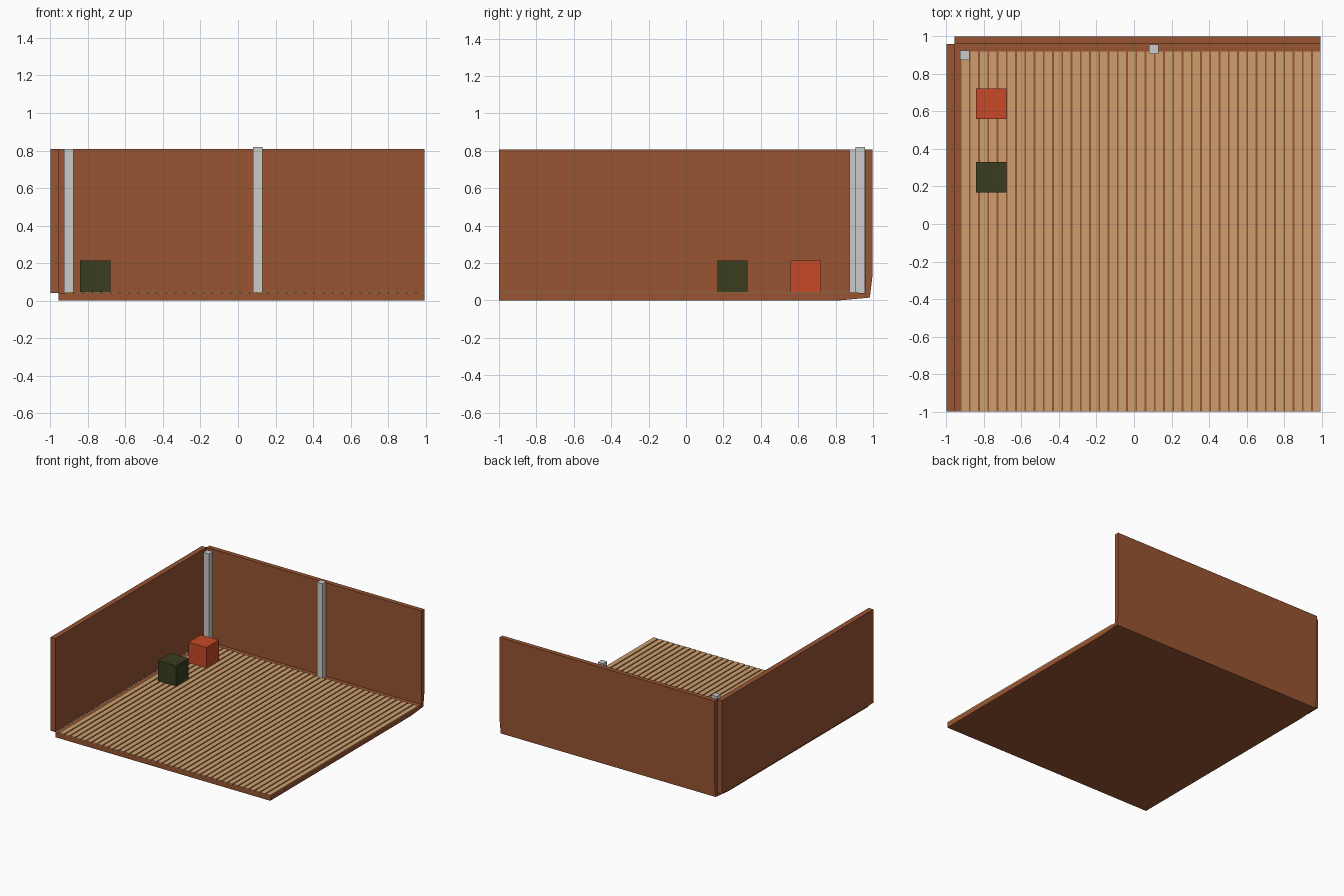
import bpy
from mathutils import Vector

if "Cube" in bpy.data.objects:
    bpy.data.objects.remove(bpy.data.objects["Cube"])


def material(name, rgb):
    m = bpy.data.materials.new(name)
    m.diffuse_color = (*rgb, 1)
    m.use_nodes = True
    m.node_tree.nodes["Principled BSDF"].inputs["Base Color"].default_value = m.diffuse_color
    return m


brown = material("brown_wood", (0.315, 0.091, 0.032))
tan = material("light_wood", (0.616, 0.347, 0.157))
red = material("red_paint", (0.577, 0.066, 0.02))
green = material("dark_green_paint", (0.041, 0.047, 0.013))


def mesh_object(name, verts, faces, mat=None):
    me = bpy.data.meshes.new(name)
    me.from_pydata(verts, [], faces)
    ob = bpy.data.objects.new(name, me)
    bpy.context.collection.objects.link(ob)
    if mat:
        me.materials.append(mat)
    return ob


def box(name, x, y, z, mat=None):
    verts = [(a, b, c) for a in x for b in y for c in z]
    faces = [(0, 1, 3, 2), (4, 6, 7, 5), (0, 4, 5, 1),
             (2, 3, 7, 6), (0, 2, 6, 4), (1, 5, 7, 3)]
    return mesh_object(name, verts, faces, mat)


# Floor and back wall: one L-shaped profile (y, z) with a blunted outer corner
profile = [(-1, 0), (0.82, 0), (0.983, 0.015), (0.998, 0.14), (0.998, 0.808),
           (0.96, 0.808), (0.96, 0.04), (-1, 0.04)]
n = len(profile)
verts = [(x, y, z) for x in (-0.957, 0.993) for y, z in profile]
# wound so that every face points outwards
faces = [(i, (i + 1) % n, (i + 1) % n + n, i + n)[::-1] for i in range(n)]
faces += [tuple(reversed(range(n))), tuple(range(n, 2 * n))]
shell = mesh_object("floor_and_back_wall", verts, faces, brown).data

# The blunted corner shades like the flat faces next to it
normals = []
for p in shell.polygons:
    p.use_smooth = True
    axis = max(range(3), key=lambda k: abs(p.normal[k]))
    flat = Vector((0, 0, 0))
    flat[axis] = 1 if p.normal[axis] > 0 else -1
    normals += [flat] * p.loop_total
shell.normals_split_custom_set(normals)

# Left wall
box("left_wall", (-1, -0.957), (-1, 0.96), (0.042, 0.808), brown)

# Floor boards
count, x0, x1, gap = 39, -0.92, 0.993, 0.009
pitch = (x1 - x0 + gap) / count
for i in range(count):
    x = x0 + i * pitch
    box(f"floor_board_{i + 1}", (x, x + pitch - gap), (-1, 0.92), (0.038, 0.046), tan)

# Posts
box("corner_post", (-0.927, -0.877), (0.875, 0.925), (0.04, 0.808))
box("back_post", (0.08, 0.13), (0.907, 0.957), (0.04, 0.82))

# Crates
box("red_crate", (-0.842, -0.68), (0.56, 0.722), (0.046, 0.213), red)
box("green_crate", (-0.842, -0.68), (0.168, 0.33), (0.046, 0.213), green)
